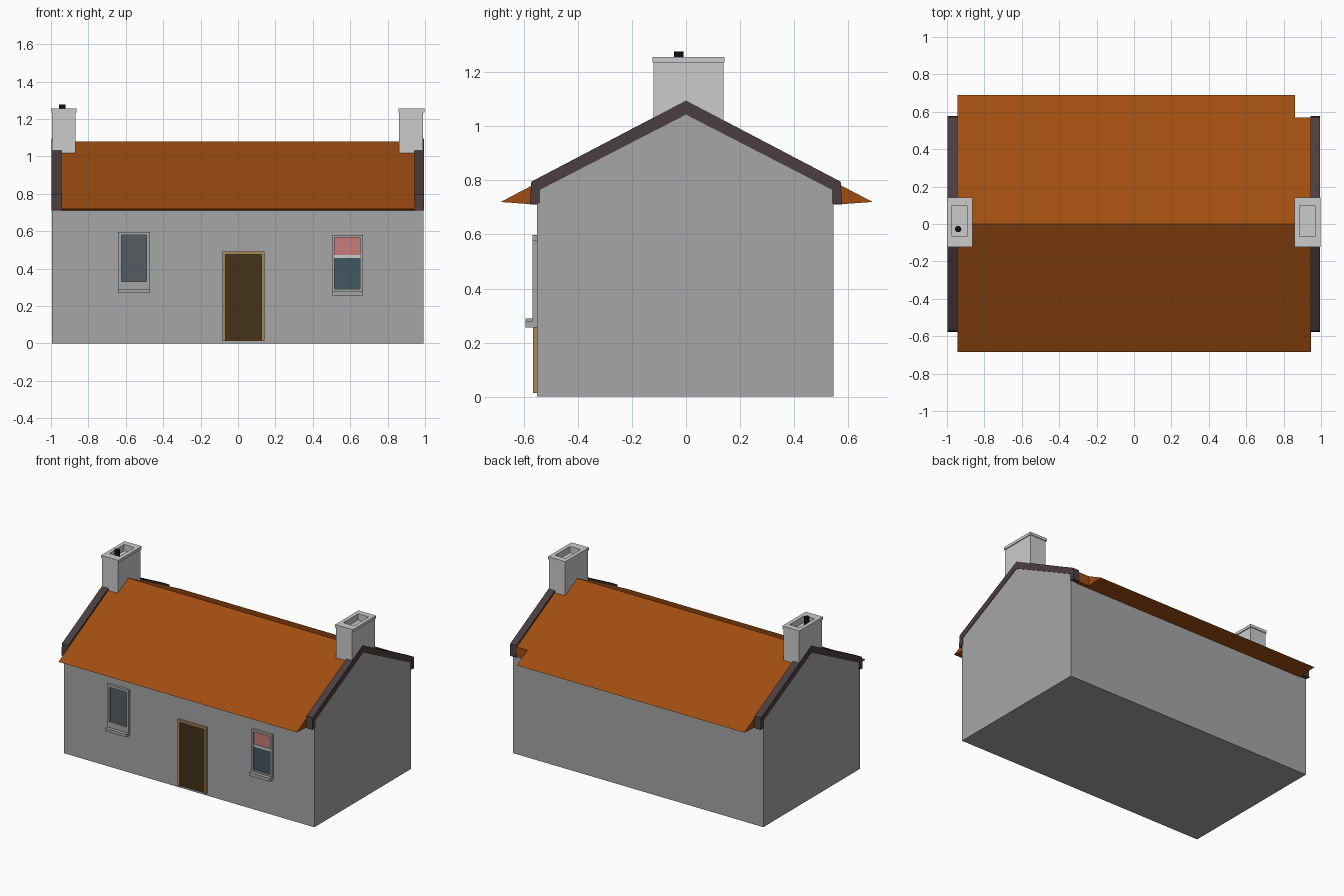
import bpy, bmesh

if "Cube" in bpy.data.objects:
    bpy.data.objects.remove(bpy.data.objects["Cube"])


def material(name, rgb):
    m = bpy.data.materials.new(name)
    m.diffuse_color = (*rgb, 1)
    m.use_nodes = True
    m.node_tree.nodes["Principled BSDF"].inputs["Base Color"].default_value = m.diffuse_color
    return m


WALL = material("wall_grey", (0.38, 0.38, 0.38))
ORANGE = material("roof_orange", (0.35, 0.075, 0.005))
DARK = material("coping_brown", (0.07, 0.048, 0.05))
WOOD = material("door_frame_wood", (0.40, 0.24, 0.10))
DOOR = material("door_dark", (0.056, 0.032, 0.009))
GLASS = material("glass_grey", (0.093, 0.107, 0.12))
TEAL = material("glass_teal", (0.056, 0.095, 0.12))
PINK = material("blind_pink", (0.58, 0.20, 0.20))
BLACK = material("pot_black", (0.005, 0.005, 0.005))


def finish(name, bm, mat=None):
    bmesh.ops.recalc_face_normals(bm, faces=bm.faces)
    me = bpy.data.meshes.new(name)
    bm.to_mesh(me)
    bm.free()
    if mat:
        me.materials.append(mat)
    ob = bpy.data.objects.new(name, me)
    bpy.context.collection.objects.link(ob)
    return ob


def prism(name, profile, x0, x1, mat=None):
    """Extrude a (y, z) outline along x."""
    bm = bmesh.new()
    rings = [[bm.verts.new((x, y, z)) for y, z in profile] for x in (x0, x1)]
    for ring in rings:
        bm.faces.new(ring)
    for i in range(len(profile)):
        a, b = rings
        bm.faces.new((a[i - 1], a[i], b[i], b[i - 1]))
    return finish(name, bm, mat)


def box(name, x0, x1, y0, y1, z0, z1, mat=None):
    return prism(name, [(y0, z0), (y1, z0), (y1, z1), (y0, z1)], x0, x1, mat)


def cut(ob, cutter):
    cutter.hide_render = True
    cutter.hide_viewport = True
    mod = ob.modifiers.new("cut", "BOOLEAN")
    mod.operation = "DIFFERENCE"
    mod.solver = "EXACT"
    mod.object = cutter


# Walls with gable ends
prism("walls", [(-0.55, 0), (0.545, 0), (0.545, 0.765), (0, 1.045), (-0.55, 0.765)], -0.995, 0.991, WALL)

# Roof with overhanging eaves, notched at the back right corner
roof = prism("roof", [(-0.685, 0.72), (-0.55, 0.71), (0.55, 0.71), (0.69, 0.72), (0, 1.08)],
             -0.945, 0.945, ORANGE)
cut(roof, box("roof_notch_cutter", 0.86, 1.1, 0.57, 0.8, 0.6, 0.9))

# Gable copings
coping = [(0, 1.095), (0.572, 0.795), (0.577, 0.71), (0.54, 0.715), (0.54, 0.765), (0, 1.043)]
coping += [(-y, z) for y, z in coping[4:0:-1]]
prism("coping_left", coping, -0.997, -0.945, DARK)
prism("coping_right", coping, 0.944, 0.994, DARK)

# Chimneys: shaft and projecting cap, with a hollow top
for side, x0, x1 in (("left", -0.995, -0.87), ("right", 0.862, 0.99)):
    shaft = box(f"chimney_{side}", x0, x1, -0.12, 0.138, 0.95, 1.236)
    cap = box(f"chimney_cap_{side}", x0 - 0.005, x1 + 0.006, -0.123, 0.143, 1.235, 1.255)
    hollow = box(f"chimney_cutter_{side}", x0 + 0.022, x1 - 0.022, -0.068, 0.1, 1.21, 1.3)
    cut(shaft, hollow)
    cut(cap, hollow)

# Chimney pot
bm = bmesh.new()
bmesh.ops.create_cone(bm, cap_ends=True, segments=12, radius1=0.017, radius2=0.017, depth=0.075)
bmesh.ops.translate(bm, verts=bm.verts, vec=(-0.94, -0.027, 1.239))
finish("chimney_pot", bm, BLACK)


def frame(name, x0, x1, z0, z1, t, bottom, y0, mat):
    """Surround: two jambs, a head and optionally a bottom rail."""
    box(name + "_jamb_left", x0, x0 + t, y0, -0.545, z0, z1, mat)
    box(name + "_jamb_right", x1 - t, x1, y0, -0.545, z0, z1, mat)
    box(name + "_head", x0 + t, x1 - t, y0, -0.545, z1 - t, z1, mat)
    if bottom:
        box(name + "_rail", x0 + t, x1 - t, y0, -0.545, z0, z0 + bottom, mat)


# Left window
frame("window_left", -0.642, -0.47, 0.27, 0.597, 0.018, 0.06, -0.568, WALL)
box("window_left_sill", -0.642, -0.47, -0.593, -0.545, 0.27, 0.29, WALL)
box("window_left_glass", -0.624, -0.488, -0.556, -0.545, 0.33, 0.58, GLASS)

# Right window with a blind in the upper sash
frame("window_right", 0.502, 0.667, 0.256, 0.58, 0.015, 0.035, -0.568, WALL)
box("window_right_sill", 0.502, 0.667, -0.593, -0.545, 0.256, 0.28, WALL)
box("window_right_meeting_rail", 0.517, 0.652, -0.562, -0.545, 0.457, 0.474)
box("window_right_glass", 0.517, 0.652, -0.556, -0.545, 0.29, 0.458, TEAL)
box("window_right_blind", 0.517, 0.652, -0.556, -0.545, 0.473, 0.566, PINK)

# Door
frame("door_frame", -0.083, 0.142, 0.014, 0.492, 0.016, 0, -0.565, WOOD)
box("door", -0.067, 0.126, -0.556, -0.545, 0.014, 0.476, DOOR)
